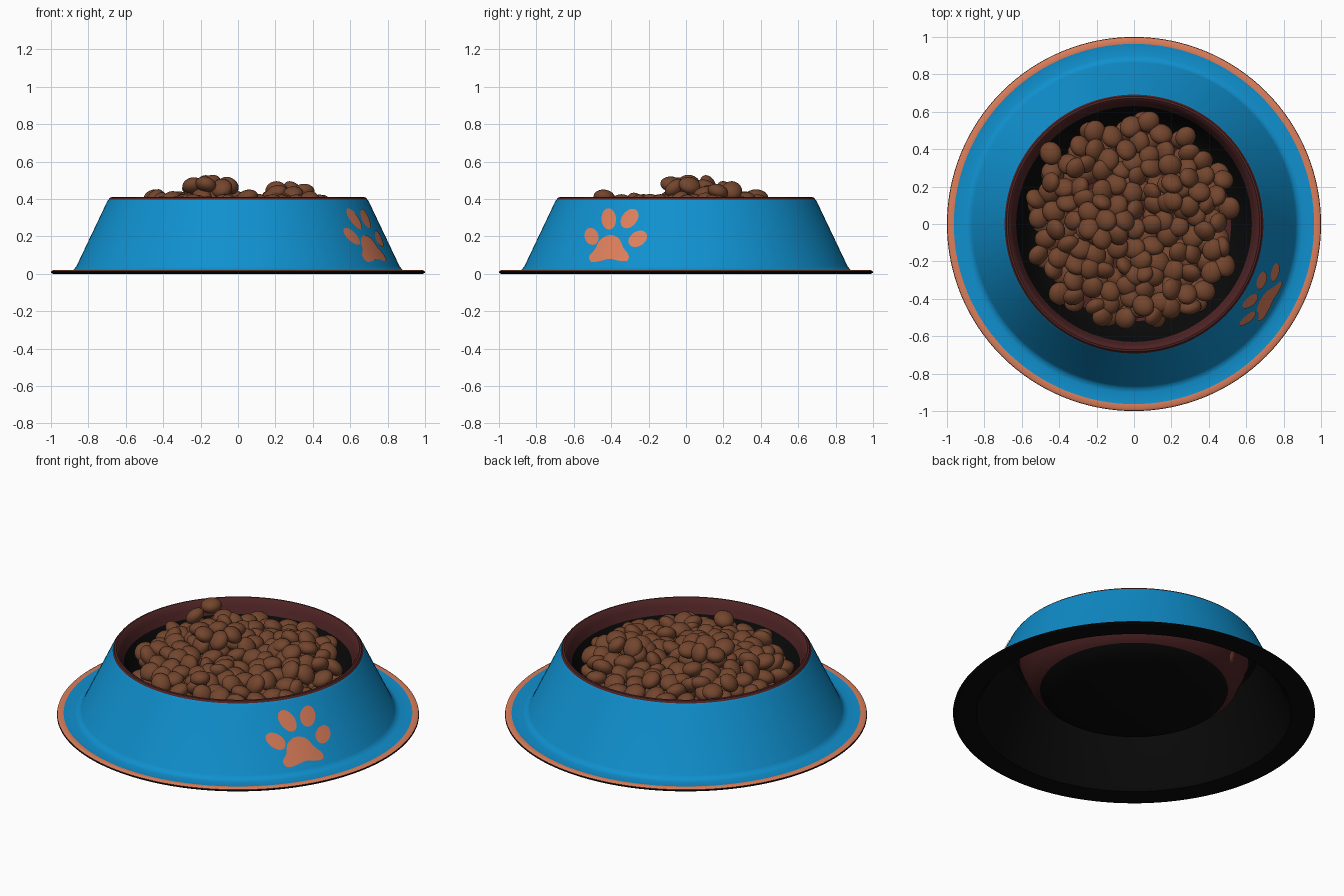
import bpy, bmesh, math, random
from mathutils import Vector, Matrix, Euler

if "Cube" in bpy.data.objects:
    bpy.data.objects.remove(bpy.data.objects["Cube"])

random.seed(7)


def material(name, rgb):
    m = bpy.data.materials.new(name)
    m.diffuse_color = (*rgb, 1)
    m.use_nodes = True
    m.node_tree.nodes["Principled BSDF"].inputs["Base Color"].default_value = m.diffuse_color
    return m


BLACK = material("black underside", (0.003, 0.003, 0.003))
ORANGE = material("coral orange", (0.72, 0.21, 0.105))
BLUE = material("bright blue", (0.005, 0.28, 0.62))
MAROON = material("dark maroon", (0.078, 0.017, 0.018))
BROWN = material("kibble brown", (0.17, 0.06, 0.027))


def finish(name, bm, mats, angle=40):
    me = bpy.data.meshes.new(name)
    bm.to_mesh(me)
    bm.free()
    for m in mats:
        me.materials.append(m)
    ob = bpy.data.objects.new(name, me)
    bpy.context.collection.objects.link(ob)
    bpy.ops.object.select_all(action='DESELECT')
    ob.select_set(True)
    bpy.context.view_layer.objects.active = ob
    bpy.ops.object.shade_smooth_by_angle(angle=math.radians(angle))
    return ob


# Bowl: one closed profile, each run of points has its own colour
K, O, B, M = range(4)
profile = [  # radius, height, colour of the band that starts here
    (0, 0.10, K), (0.42, 0.11, K), (0.51, 0.145, K), (0.57, 0.20, K), (0.61, 0.29, K),
    (0.665, 0.392, K), (0.685, 0.385, K), (0.85, 0.03, K), (0.87, 0.006, K), (0.96, 0.003, K),
    (0.99, 0.0, K), (1.0, 0.006, K), (0.998, 0.014, O), (0.985, 0.021, O), (0.963, 0.018, B),
    (0.90, 0.016, B), (0.878, 0.022, B), (0.864, 0.04, B), (0.70, 0.385, B), (0.692, 0.397, M),
    (0.683, 0.408, M), (0.672, 0.41, M), (0.66, 0.402, M), (0.645, 0.37, M), (0.617, 0.29, M),
    (0.577, 0.20, M), (0.515, 0.15, M), (0.42, 0.118, M), (0, 0.108, M)]
SIDES = 128
bm = bmesh.new()
rings = [[bm.verts.new((r * math.cos(2 * math.pi * i / SIDES),
                        r * math.sin(2 * math.pi * i / SIDES), z)) for i in range(SIDES)]
         for r, z, _ in profile]
for k in range(len(profile) - 1):
    a, b = rings[k], rings[k + 1]
    for i in range(SIDES):
        j = (i + 1) % SIDES
        bm.faces.new((a[i], a[j], b[j], b[i])).material_index = profile[k][2]
bmesh.ops.remove_doubles(bm, verts=bm.verts[:], dist=1e-5)
finish("bowl", bm, [BLACK, ORANGE, BLUE, MAROON])


# Paw print: flat shapes in (y, z) laid onto the sloped wall
def on_wall(y, z):
    r = 0.864 - (z - 0.04) * (0.164 / 0.345) + 0.004
    return (math.sqrt(r * r - y * y), y, z)


def wall_patch(bm, outline):
    c = sum((Vector(p) for p in outline), Vector((0, 0))) / len(outline)
    centre = bm.verts.new(on_wall(*c))
    inner = None
    n = len(outline)
    for s in (0.25, 0.5, 0.75, 1.0):
        ring = [bm.verts.new(on_wall(*c.lerp(Vector(p), s))) for p in outline]
        for i in range(n):
            j = (i + 1) % n
            if inner:
                bm.faces.new((inner[i], ring[i], ring[j], inner[j]))
            else:
                bm.faces.new((centre, ring[i], ring[j]))
        inner = ring


def ellipse(y, z, a, b, tilt):
    out = []
    for i in range(28):
        t = 2 * math.pi * i / 28
        u, v = a * math.cos(t), b * math.sin(t)
        out.append((y + u * math.cos(tilt) - v * math.sin(tilt),
                    z + u * math.sin(tilt) + v * math.cos(tilt)))
    return out


def smooth_loop(pts, steps=4):
    out, n = [], len(pts)
    for i in range(n):
        p0, p1, p2, p3 = (Vector(pts[(i + d) % n]) for d in (-1, 0, 1, 2))
        for s in range(steps):
            t = s / steps
            out.append(0.5 * (2 * p1 + (p2 - p0) * t + (2 * p0 - 5 * p1 + 4 * p2 - p3) * t * t
                              + (3 * p1 - p0 - 3 * p2 + p3) * t ** 3))
    return out


pad = [(-.41, .207), (-.46, .18), (-.487, .13), (-.517, .095), (-.507, .064), (-.46, .068),
       (-.41, .08), (-.36, .07), (-.315, .07), (-.307, .10), (-.335, .14), (-.36, .19)]
bm = bmesh.new()
wall_patch(bm, smooth_loop(pad))
for toe in [(-.505, .20, .037, .046, 0.3), (-.413, .293, .039, .057, 0.05),
            (-.302, .295, .040, .058, -0.65), (-.258, .187, .039, .054, -1.0)]:
    wall_patch(bm, ellipse(*toe))
bmesh.ops.recalc_face_normals(bm, faces=bm.faces[:])
if sum(f.normal.x for f in bm.faces) < 0:
    bmesh.ops.reverse_faces(bm, faces=bm.faces[:])
finish("paw_print", bm, [ORANGE])

# Kibble: flattened pebbles in layers, heaped in two mounds
bm = bmesh.new()


def kibble(x, y, z, tilt):
    rot = Euler((random.gauss(0, tilt), random.gauss(0, tilt), random.uniform(0, 6.28)))
    s = random.uniform(0.94, 1.06)
    size = Matrix.Diagonal((0.061 * s, 0.056 * s, 0.041 * s, 1))
    bmesh.ops.create_icosphere(bm, subdivisions=3, radius=1,
                               matrix=Matrix.Translation((x, y, z)) @ rot.to_matrix().to_4x4() @ size)


def layer(count, radius, height, jitter, tilt):
    for i in range(count):
        r = radius * math.sqrt((i + 0.5) / count)
        a = i * 2.39996 + count
        x = r * math.cos(a) + random.uniform(-jitter, jitter)
        y = r * math.sin(a) + random.uniform(-jitter, jitter)
        kibble(x, y, height(x, y) + random.uniform(-0.015, 0.015), tilt)


def heap(x, y):
    return (0.365 + 0.05 * math.exp(-((x + .15) ** 2 + (y - .02) ** 2) / .03)
            + 0.04 * math.exp(-((x - .27) ** 2 + (y - .17) ** 2) / .025)
            - 0.04 * max(0, math.hypot(x, y) - 0.4) / 0.15)


layer(85, 0.55, lambda x, y: 0.26 - 0.04 * (math.hypot(x, y) < 0.5), 0.02, 0.5)
layer(112, 0.545, heap, 0.018, 0.5)
for cx, cy, z, n, spread in [(-.15, .02, .465, 7, .10), (.27, .17, .44, 5, .08),
                             (-.4, .3, .395, 3, .09), (.1, -.35, .395, 3, .1)]:
    for i in range(n):
        a = 2 * math.pi * i / n
        kibble(cx + spread * math.cos(a), cy + spread * math.sin(a),
               z + random.uniform(-0.015, 0.015), 0.45)
kibble(-.15, .02, .482, 0.3)
finish("kibble_pile", bm, [BROWN], 180)
